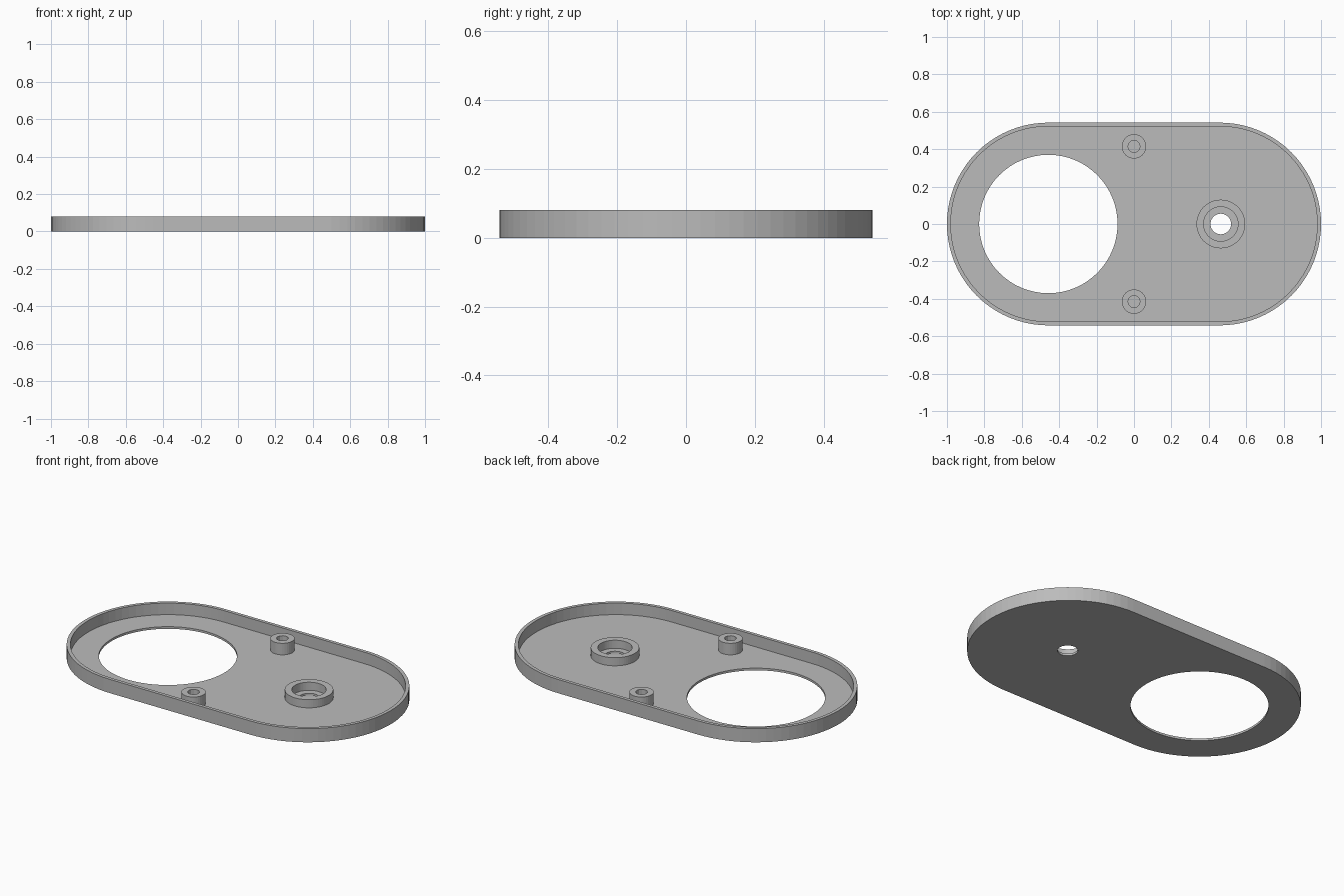
import bpy, bmesh, math
from mathutils import Vector

if "Cube" in bpy.data.objects:
    bpy.data.objects.remove(bpy.data.objects["Cube"])

R, CX, WALL = 0.542, 0.458, 0.02       # rounded outline and wall thickness
H, FLOOR, BOSS_H = 0.081, 0.013, 0.061  # heights of rim, floor and boss
BIG = (-0.458, 0, 0.37)                 # round opening: x, y, radius
BX = 0.464                              # boss position
POST_Y = 0.415                          # post position

grey = bpy.data.materials.new("grey")
grey.diffuse_color = (0.5, 0.5, 0.5, 1)
grey.use_nodes = True
grey.node_tree.nodes["Principled BSDF"].inputs["Base Color"].default_value = grey.diffuse_color


def circle(x, y, r, n=64):
    return [(x + r * math.cos(2 * math.pi * i / n),
             y + r * math.sin(2 * math.pi * i / n)) for i in range(n)]


def stadium(r, n=40):
    pts = []
    for cx, start in ((CX, -math.pi / 2), (-CX, math.pi / 2)):
        for i in range(n + 1):
            a = start + math.pi * i / n
            pts.append((cx + r * math.cos(a), r * math.sin(a)))
    return pts


def ring(bm, pts, z):
    """Closed loop of edges at height z."""
    vs = [bm.verts.new((x, y, z)) for x, y in pts]
    for a, b in zip(vs, vs[1:] + vs[:1]):
        bm.edges.new((a, b))
    return vs


def skin(bm, a, b):
    """Band of quads between two rings; a below b faces outward."""
    for i in range(len(a)):
        j = (i + 1) % len(a)
        bm.faces.new((a[i], a[j], b[j], b[i]))


def fill(bm, rings, up):
    """Flat face bounded by the first ring, with the others as holes."""
    edges = [bm.edges.get((a, b)) for r in rings for a, b in zip(r, r[1:] + r[:1])]
    n = Vector((0, 0, 1 if up else -1))
    res = bmesh.ops.triangle_fill(bm, use_beauty=True, edges=edges, normal=n)
    for f in res["geom"]:
        if isinstance(f, bmesh.types.BMFace):
            f.normal_update()
            if f.normal.dot(n) < 0:
                f.normal_flip()


def finish(bm, name):
    me = bpy.data.meshes.new(name)
    bm.to_mesh(me)
    bm.free()
    me.materials.append(grey)
    ob = bpy.data.objects.new(name, me)
    bpy.context.collection.objects.link(ob)


small = circle(BX, 0, 0.055, 48)
boss_out, boss_in = circle(BX, 0, 0.13), circle(BX, 0, 0.092)

# Tray: rim wall, floor and the large opening
bm = bmesh.new()
out0, out1 = ring(bm, stadium(R), 0), ring(bm, stadium(R), H)
in1, in0 = ring(bm, stadium(R - WALL), H), ring(bm, stadium(R - WALL), FLOOR)
for a, b in ((out0, out1), (out1, in1), (in1, in0)):
    skin(bm, a, b)
big0, big1 = ring(bm, circle(*BIG), 0), ring(bm, circle(*BIG), FLOOR)
skin(bm, big1, big0)
fill(bm, [out0, big0, ring(bm, small, 0)], False)
feet = [ring(bm, boss_out, FLOOR)]
feet += [ring(bm, circle(0, s * POST_Y, 0.065, 32), FLOOR) for s in (-1, 1)]
fill(bm, [in0, big1] + feet, True)
finish(bm, "tray")

# Boss: raised collar with a recess and a through hole
bm = bmesh.new()
rings = [ring(bm, p, z) for p, z in ((boss_out, FLOOR), (boss_out, BOSS_H),
                                     (boss_in, BOSS_H), (boss_in, FLOOR))]
for a, b in zip(rings, rings[1:]):
    skin(bm, a, b)
hole1, hole0 = ring(bm, small, FLOOR), ring(bm, small, 0)
fill(bm, [rings[3], hole1], True)
skin(bm, hole1, hole0)
finish(bm, "boss")

# Screw posts with blind holes
for s, side in ((-1, "front"), (1, "back")):
    bm = bmesh.new()
    o, i = circle(0, s * POST_Y, 0.065, 32), circle(0, s * POST_Y, 0.032, 12)
    foot, top = ring(bm, o, FLOOR), ring(bm, o, H)
    lip, base = ring(bm, i, H), ring(bm, i, FLOOR)
    skin(bm, foot, top)
    fill(bm, [top, lip], True)
    skin(bm, lip, base)
    fill(bm, [base], True)
    finish(bm, side + "_post")
